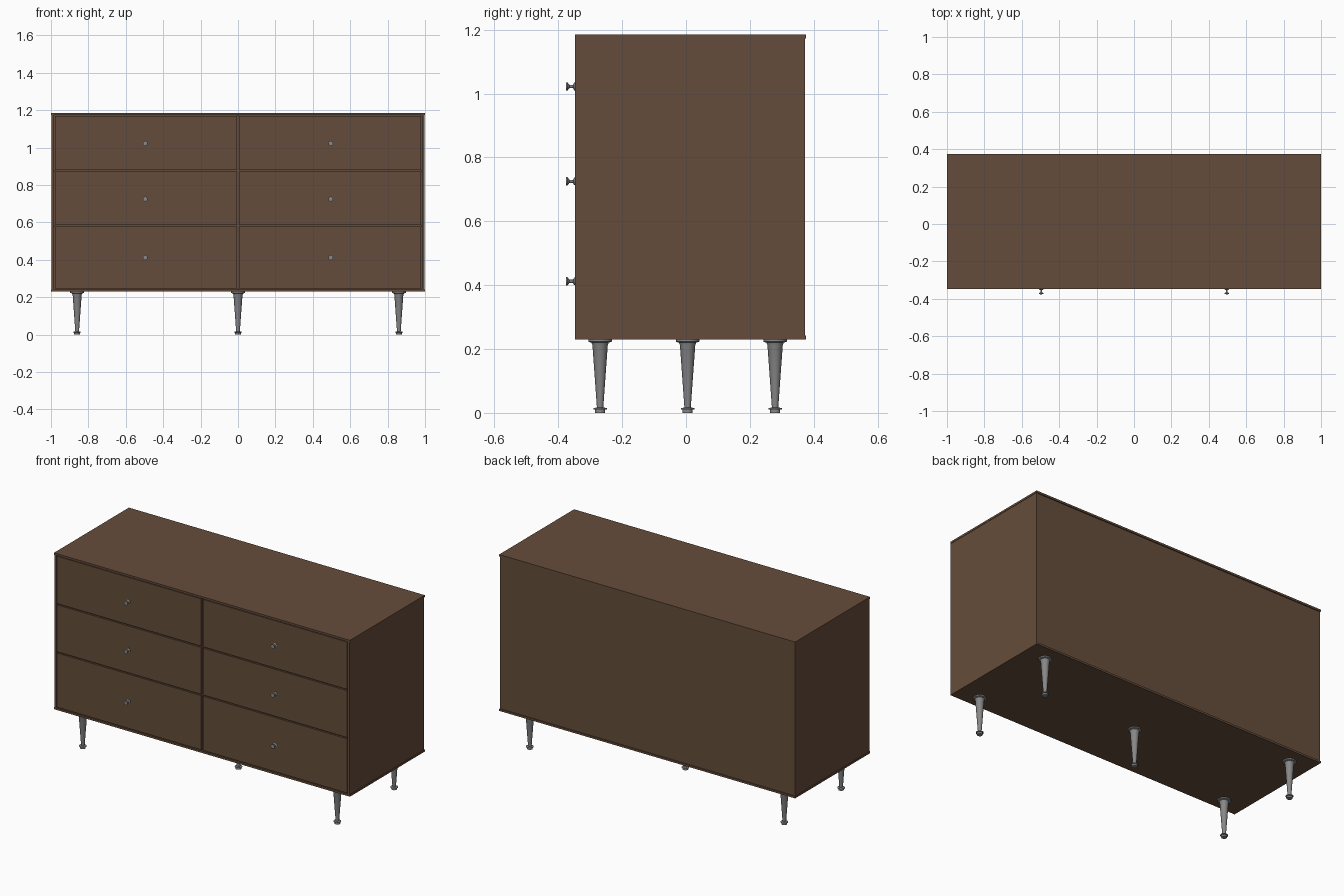
import bpy, bmesh, math
from mathutils import Matrix

cube = bpy.data.objects.get("Cube")
if cube:
    bpy.data.objects.remove(cube, do_unlink=True)


def material(name, rgb):
    m = bpy.data.materials.new(name)
    m.use_nodes = True
    m.diffuse_color = (*rgb, 1)
    m.node_tree.nodes["Principled BSDF"].inputs["Base Color"].default_value = (*rgb, 1)
    return m


WOOD = material("walnut_brown", (0.13, 0.073, 0.043))
METAL = material("grey_metal", (0.25, 0.25, 0.25))


def add_object(name, bm, mat):
    mesh = bpy.data.meshes.new(name)
    bmesh.ops.recalc_face_normals(bm, faces=bm.faces)
    bm.to_mesh(mesh)
    bm.free()
    mesh.materials.append(mat)
    obj = bpy.data.objects.new(name, mesh)
    bpy.context.collection.objects.link(obj)
    return obj


def box(name, x, y, z):
    """Box spanning the given (low, high) ranges."""
    bm = bmesh.new()
    bmesh.ops.create_cube(bm, size=1)
    for v in bm.verts:
        v.co = [r[0] + (c + 0.5) * (r[1] - r[0]) for c, r in zip(v.co, (x, y, z))]
    return add_object(name, bm, WOOD)


def turned(name, profile, location, tilt=0.0, steps=24):
    """Lathe a closed (radius, height) profile about its own axis."""
    bm = bmesh.new()
    pts = [bm.verts.new((r, 0, h)) for r, h in profile]
    edges = [bm.edges.new(pair) for pair in zip(pts, pts[1:])]
    bmesh.ops.spin(bm, geom=pts + edges, cent=(0, 0, 0), axis=(0, 0, 1),
                   angle=math.tau, steps=steps)
    bmesh.ops.remove_doubles(bm, verts=bm.verts, dist=0.0001)
    bm.transform(Matrix.Translation(location) @ Matrix.Rotation(tilt, 4, "X"))
    obj = add_object(name, bm, METAL)
    bpy.ops.object.select_all(action="DESELECT")
    obj.select_set(True)
    bpy.context.view_layer.objects.active = obj
    bpy.ops.object.shade_smooth_by_angle(angle=math.radians(35))
    return obj


# Carcass
FRONT, BACK = -0.348, 0.375
BOTTOM, TOP = 0.23, 1.185
BOARD = 0.012
inner_z = (BOTTOM + BOARD, TOP - BOARD)
box("top_panel", (-1, 1), (FRONT, BACK), (TOP - BOARD, TOP))
box("bottom_panel", (-1, 1), (FRONT, BACK), (BOTTOM, BOTTOM + BOARD))
for side, s in (("left", 1), ("right", -1)):
    box(side + "_side_panel", sorted((s * 0.984, s * 0.998)), (FRONT, 0.372), inner_z)
box("back_panel", (-0.984, 0.984), (0.358, 0.369), inner_z)
box("center_divider", (-0.006, 0.006), (FRONT + 0.012, 0.358), inner_z)

# Drawers, rails and knobs
rows = (("bottom", 0.247, 0.578, 0.412),
        ("middle", 0.586, 0.872, 0.725),
        ("top", 0.880, 1.169, 1.022))
knob = ((0, 0), (0.012, 0), (0.012, 0.003), (0.005, 0.007), (0.005, 0.018),
        (0.013, 0.024), (0.013, 0.028), (0, 0.029))
for row, low, high, knob_z in rows:
    for side, s in (("left", 1), ("right", -1)):
        box(f"{row}_{side}_drawer", sorted((s * 0.006, s * 0.979)),
            (FRONT + 0.001, 0.3), (low, high))
        turned(f"{row}_{side}_knob", knob, (s * 0.496, FRONT + 0.001, knob_z),
               math.pi / 2, 16)
    if row != "top":
        box(row + "_rail", (-0.984, 0.984), (FRONT + 0.012, 0.3), (high, high + 0.008))

# Tapered legs with a mounting flange and a small foot
leg = ((0, 0), (0.016, 0), (0.016, 0.010), (0.021, 0.011), (0.021, 0.015),
       (0.010, 0.017), (0.024, 0.212), (0.027, 0.220), (0.037, 0.223),
       (0.037, BOTTOM), (0, BOTTOM))
for side, s in (("left", 1), ("right", -1)):
    for end, y in (("front", -0.269), ("back", 0.279)):
        turned(f"{end}_{side}_leg", leg, (s * 0.86, y, 0))
turned("center_leg", leg, (0, 0.005, 0))
